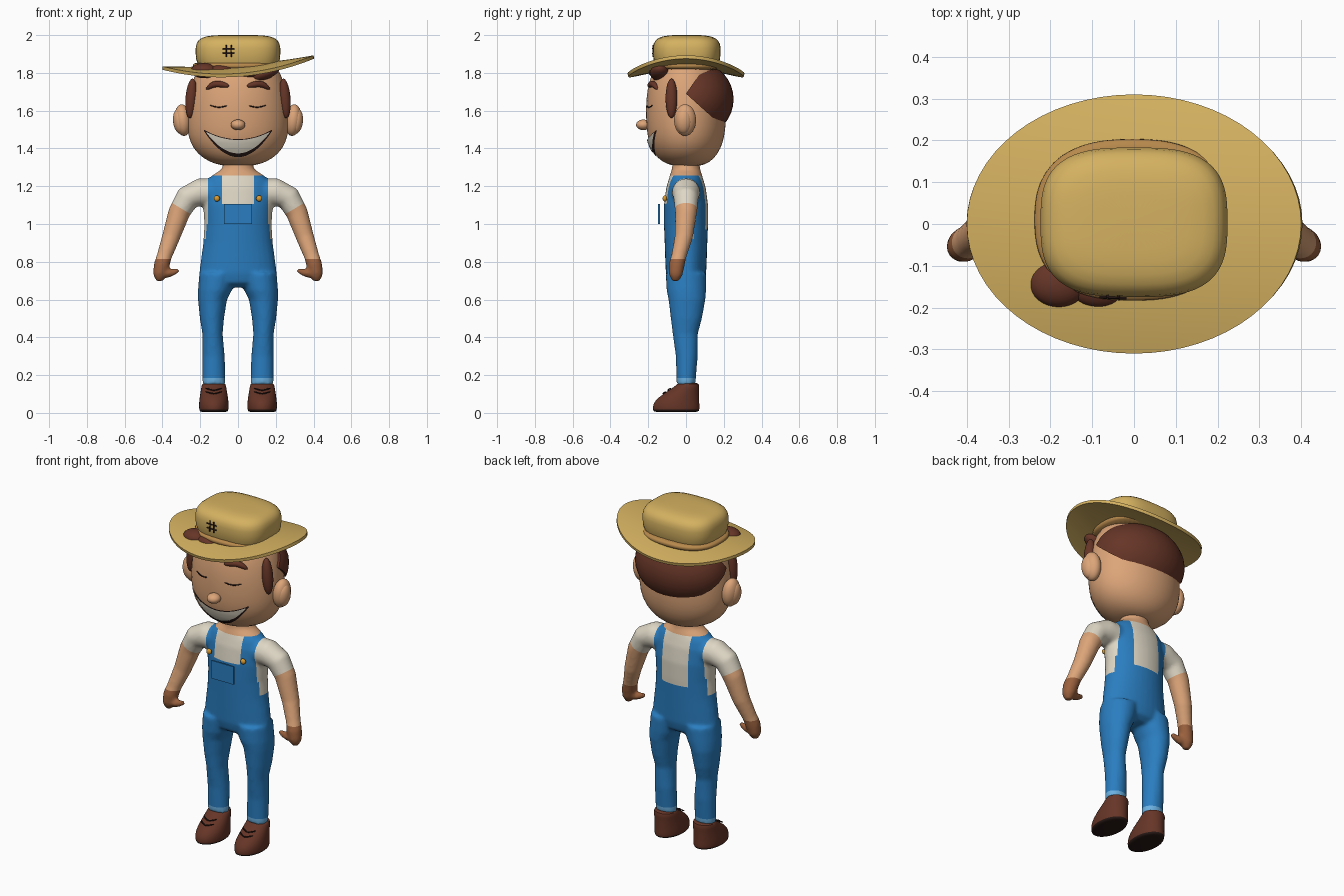
import bpy, bmesh, math
from mathutils import Vector, Matrix
from mathutils.bvhtree import BVHTree

if "Cube" in bpy.data.objects:
    bpy.data.objects.remove(bpy.data.objects["Cube"])


def mat(name, r, g, b):
    m = bpy.data.materials.new(name)
    m.diffuse_color = (r ** 2.2, g ** 2.2, b ** 2.2, 1)
    m.use_nodes = True
    m.node_tree.nodes["Principled BSDF"].inputs["Base Color"].default_value = m.diffuse_color
    return m


SKIN = mat("skin", .86, .64, .47)
STRAW = mat("straw", .83, .69, .38)
HAIR = mat("brown", .40, .22, .17)
CREAM = mat("cream", .87, .84, .77)
BLUE = mat("denim_blue", .18, .49, .75)
CUFF = mat("light_blue", .42, .69, .88)
GLOVE = mat("glove_brown", .60, .38, .25)
GOLD = mat("gold", .85, .60, .20)
DARK = mat("dark", .17, .12, .11)
BAND = mat("band_tan", .71, .53, .30)


def make(name, bm, *mats, recalc=True):
    if recalc:
        bmesh.ops.recalc_face_normals(bm, faces=bm.faces[:])
    me = bpy.data.meshes.new(name)
    bm.to_mesh(me)
    bm.free()
    ob = bpy.data.objects.new(name, me)
    bpy.context.collection.objects.link(ob)
    for m in mats:
        me.materials.append(m)
    return ob


def modify(ob, kind, **props):
    mod = ob.modifiers.new(kind.lower(), kind)
    for k, v in props.items():
        setattr(mod, k, v)
    bpy.context.view_layer.objects.active = ob
    bpy.ops.object.modifier_apply(modifier=mod.name)
    return ob


def add_loft(bm, sections, n=24, power=2):
    """Skin a closed tube through sections (centre, u axis, v axis)."""
    rings = []
    for c, u, v in sections:
        ring = []
        for i in range(n):
            a = 2 * math.pi * i / n
            p, q = [math.copysign(abs(t) ** (2 / power), t) for t in (math.cos(a), math.sin(a))]
            ring.append(bm.verts.new(Vector(c) + Vector(u) * p + Vector(v) * q))
        rings.append(ring)
    for a, b in zip(rings, rings[1:]):
        for i in range(n):
            bm.faces.new((a[i], a[(i + 1) % n], b[(i + 1) % n], b[i]))
    bm.faces.new(rings[0][::-1])
    bm.faces.new(rings[-1])


def level(z, cx, cy, rx, ry):
    return (cx, cy, z), (rx, 0, 0), (0, ry, 0)


def path(points):
    """Round sections along (x, y, z, radius) points."""
    out = []
    for i, p in enumerate(points):
        a, b = points[max(i - 1, 0)], points[min(i + 1, len(points) - 1)]
        t = (Vector(b[:3]) - Vector(a[:3])).normalized()
        side = Vector((0, 1, 0)) if abs(t.y) < .9 else Vector((1, 0, 0))
        u = (side - t * side.dot(t)).normalized()
        out.append((p[:3], u * p[3], t.cross(u) * p[3]))
    return out


def loft(name, sections, m, n=24, power=2, smooth=1):
    bm = bmesh.new()
    add_loft(bm, sections, n, power)
    ob = make(name, bm, m)
    return modify(ob, 'SUBSURF', levels=smooth) if smooth else ob


def ball(name, loc, radii, m, tilt=0):
    bm = bmesh.new()
    mx = Matrix.Translation(loc) @ Matrix.Rotation(tilt, 4, 'Y') @ Matrix.Diagonal((*radii, 1))
    bmesh.ops.create_uvsphere(bm, u_segments=32, v_segments=18, radius=1, matrix=mx)
    return make(name, bm, m)


def cut(bm, co, no, **kw):
    bmesh.ops.bisect_plane(bm, geom=bm.verts[:] + bm.edges[:] + bm.faces[:],
                           plane_co=co, plane_no=no, dist=1e-5, **kw)


def front_finder(ob):
    bm = bmesh.new()
    bm.from_mesh(ob.data)
    tree = BVHTree.FromBMesh(bm)
    bm.free()

    def find(x, z):
        hit = tree.ray_cast(Vector((x, -2, z)), Vector((0, 1, 0)))[0]
        return hit.y if hit else -.1
    return find


# Body: torso, legs and arms fused into one smooth skin
bm = bmesh.new()
add_loft(bm, [level(z, 0, 0, rx, ry) for z, rx, ry in (
    (.665, .13, .06), (.69, .18, .095), (.74, .205, .107), (.82, .195, .11), (.9, .184, .113),
    (1, .178, .117), (1.1, .185, .117), (1.19, .185, .105), (1.235, .165, .092),
    (1.265, .125, .083), (1.29, .085, .075), (1.34, .075, .07))], 32)
for s in (-1, 1):
    add_loft(bm, [level(z, s * x, y, rx, ry) for z, x, y, rx, ry in (
        (.15, .128, 0, .061, .05), (.3, .13, .004, .06, .058), (.42, .135, -.004, .054, .067),
        (.5, .138, .002, .064, .083), (.6, .135, .005, .077, .098), (.65, .122, .002, .09, .105),
        (.74, .105, 0, .1, .108))])
    add_loft(bm, path([(s * .12, 0, 1.165, .075), (s * .2, 0, 1.168, .074), (s * .268, 0, 1.138, .066),
                       (s * .312, 0, 1.06, .058), (s * .355, -.012, .93, .048),
                       (s * .39, -.038, .83, .04), (s * .405, -.05, .78, .042),
                       (s * .415, -.055, .73, .036), (s * .417, -.056, .698, .018)]))
    add_loft(bm, path([(s * .41, -.055, .75, .026), (s * .37, -.058, .737, .024),
                       (s * .34, -.06, .745, .018), (s * .312, -.06, .758, .012)]), 12)
body = make("body", bm, BLUE, CREAM, SKIN, GLOVE, CUFF)
modify(body, 'REMESH', mode='VOXEL', voxel_size=.01)
modify(body, 'SMOOTH', factor=.5, iterations=6)

# Clothing colours on the body, with clean cut borders
bm = bmesh.new()
bm.from_mesh(body.data)
for z in (.185, .815, .92, .97, 1, 1.02, 1.105, 1.258):
    cut(bm, (0, 0, z), (0, 0, 1))
for s in (-1, 1):
    cut(bm, (s * .085, 0, 0), (1, 0, 0))
    cut(bm, (s * .16, 0, 0), (1, 0, 0))
    cut(bm, (0, s * .04, 0), (0, 1, 0))
    cut(bm, (s * .297, 0, 1.08), (s * .51, 0, -.86))


def clothing(c):
    x, y, z = abs(c.x), c.y, c.z
    if z > 1.258:
        return 2
    if z > .68 and x > .215:
        if z < .815:
            return 3
        return 2 if (x - .297) * .51 - (z - 1.08) * .86 > 0 else 1
    if z < .185:
        return 4
    if z < .92 or .085 < x < .16:
        return 0
    if x < .085:
        return int(z > (1.105 if y < 0 else .97))
    return int(z > (.92 if abs(y) < .04 else 1 if y < 0 else 1.02))


for f in bm.faces:
    f.material_index = clothing(f.calc_center_median())
bm.to_mesh(body.data)
bm.free()

# Bib pocket and buttons
bm = bmesh.new()
bmesh.ops.create_cube(bm, size=1, matrix=Matrix.Translation((0, -.143, 1.053)) @ Matrix.Diagonal((.146, .009, .106, 1)))
make("bib_pocket", bm, BLUE)
for s in (-1, 1):
    ball("strap_button", (s * .112, -.112, 1.135), (.016, .012, .016), GOLD)

# Shoes with soles, and laces
for s in (-1, 1):
    shoe = loft("shoe", [level(z, s * .128, y, rx, ry) for z, y, rx, ry in (
        (.004, -.052, .066, .11), (.008, -.052, .076, .122), (.025, -.052, .079, .125),
        (.055, -.051, .079, .122), (.085, -.036, .075, .107), (.115, -.014, .07, .084),
        (.145, .01, .065, .062), (.162, .012, .06, .054))], HAIR)
    shoe.data.materials.append(DARK)
    for f in shoe.data.polygons:
        f.material_index = int(f.center.z < .02)
    at = front_finder(shoe)
    for z in (.1, .118):
        loft("shoe_lace", path([(s * .128 + x, at(s * .128 + x, z) - .004, z + .3 * abs(x), .004)
                                for x in (-.045, -.02, 0, .02, .045)]), DARK, 8)

# Head
head = loft("head", [level(z, 0, y, rx, ry) for z, y, rx, ry in (
    (1.307, .005, .06, .06), (1.315, .003, .115, .1), (1.345, 0, .185, .15), (1.4, 0, .24, .186),
    (1.47, 0, .268, .207), (1.56, 0, .272, .213), (1.66, 0, .264, .213), (1.76, 0, .243, .197),
    (1.83, 0, .21, .165), (1.88, 0, .15, .12), (1.9, 0, .06, .05))], SKIN, 32)
face = front_finder(head)
ball("nose", (0, -.226, 1.525), (.038, .038, .028), SKIN)


# Smile: dark mouth with a row of teeth in front
def smile(name, w, top, bottom, lift, m):
    bm = bmesh.new()
    cols, rows = 28, 6
    grid = []
    for i in range(cols + 1):
        t = 2 * i / cols - 1
        lo, hi = [a + b * t * t for a, b in (bottom, top)]
        col = []
        for j in range(rows + 1):
            z = lo + (hi - lo) * j / rows
            col.append(bm.verts.new((t * w, face(t * w, z) - lift, z)))
        grid.append(col)
    for a, b in zip(grid, grid[1:]):
        for j in range(rows):
            bm.faces.new((a[j], b[j], b[j + 1], a[j + 1]))
    make(name, bm, m, recalc=False)


smile("mouth", .18, (1.449, .05), (1.354, .138), .005, DARK)
smile("teeth", .168, (1.445, .043), (1.374, .11), .01, CREAM)

for s in (-1, 1):
    # Closed eyes and eyebrows
    for name, m, pts in (
            ("closed_eye", DARK, ((.055, 1.628, .003), (.08, 1.619, .004), (.115, 1.617, .004), (.15, 1.63, .003))),
            ("eyebrow", HAIR, ((.17, 1.712, .006), (.145, 1.732, .017), (.115, 1.744, .019),
                               (.08, 1.738, .018), (.045, 1.729, .008)))):
        loft(name, path([(s * x, face(s * x, z) - .003, z, r) for x, z, r in pts]), m, 10)
    # Ears and sideburns
    ball("ear", (s * .292, -.005, 1.55), (.044, .058, .084), SKIN, s * .1)
    ball("ear_lobe", (s * .308, -.012, 1.545), (.036, .044, .068), SKIN, s * .1)
    ball("sideburn", (s * .248, -.077, 1.665), (.03, .031, .105), HAIR, -s * .08)

# Hair at the back, trimmed along the nape and temples
hair = ball("back_hair", (0, .03, 1.66), (.274, .222, .21), HAIR)
bm = bmesh.new()
bm.from_mesh(hair.data)
for normal in ((0, .18, .2), (0, .1, -.07)):
    cut(bm, (0, 0, 1.69), normal, clear_inner=True)
    bmesh.ops.holes_fill(bm, edges=[e for e in bm.edges if e.is_boundary], sides=0)
bm.to_mesh(hair.data)
bm.free()

# Fringe curls poking out around the brim
for x, y, z, rx, ry, rz, tilt in ((-.18, -.142, 1.812, .07, .057, .04, 0), (-.08, -.15, 1.808, .075, .05, .035, .1),
                                  (.05, -.15, 1.805, .075, .045, .035, 0), (.14, -.14, 1.8, .085, .05, .036, -.35)):
    ball("fringe_curl", (x, y, z), (rx, ry, rz), HAIR, tilt)

# Hat brim: saddle shaped disc, higher on one side
bm = bmesh.new()
rings = []
for k in range(9):
    r = .5 + k / 16
    ring = []
    for i in range(64):
        a = 2 * math.pi * i / 64
        u, v = r * math.cos(a), r * math.sin(a)
        ring.append(bm.verts.new((.4 * u, .31 * v, 1.842 + .029 * u + .022 * u * u - .045 * v * v)))
    rings.append(ring)
for a, b in zip(rings, rings[1:]):
    for i in range(64):
        bm.faces.new((a[i], b[i], b[(i + 1) % 64], a[(i + 1) % 64]))
modify(make("hat_brim", bm, STRAW, recalc=False), 'SOLIDIFY', thickness=.018, offset=-1)

# Hat crown, band and stitched mark
crown = loft("hat_crown", [level(z, 0, .004, rx, ry) for z, rx, ry in (
    (1.82, .217, .172), (1.87, .222, .176), (1.935, .228, .183), (1.975, .214, .17),
    (1.996, .175, .13), (2.001, .09, .065))], STRAW, 40, 3)
loft("hat_band", [level(z, -.004, .01, rx, ry) for z, rx, ry in (
    (1.81, .228, .188), (1.835, .237, .196), (1.85, .233, .192), (1.857, .215, .175))], BAND, 40, 2.5)
at = front_finder(crown)
for d in (-.013, .013):
    for ends in (((-.05 + d, 1.885), (-.05 + d, 1.947)), ((-.082, 1.916 + d), (-.018, 1.916 + d))):
        loft("hat_stitch", path([(x, at(x, z) - .002, z, .004) for x, z in ends]), DARK, 8, smooth=0)

# Smooth shading everywhere, keeping hard edges
bpy.ops.object.select_all(action='SELECT')
bpy.ops.object.shade_smooth_by_angle(angle=math.radians(45))
